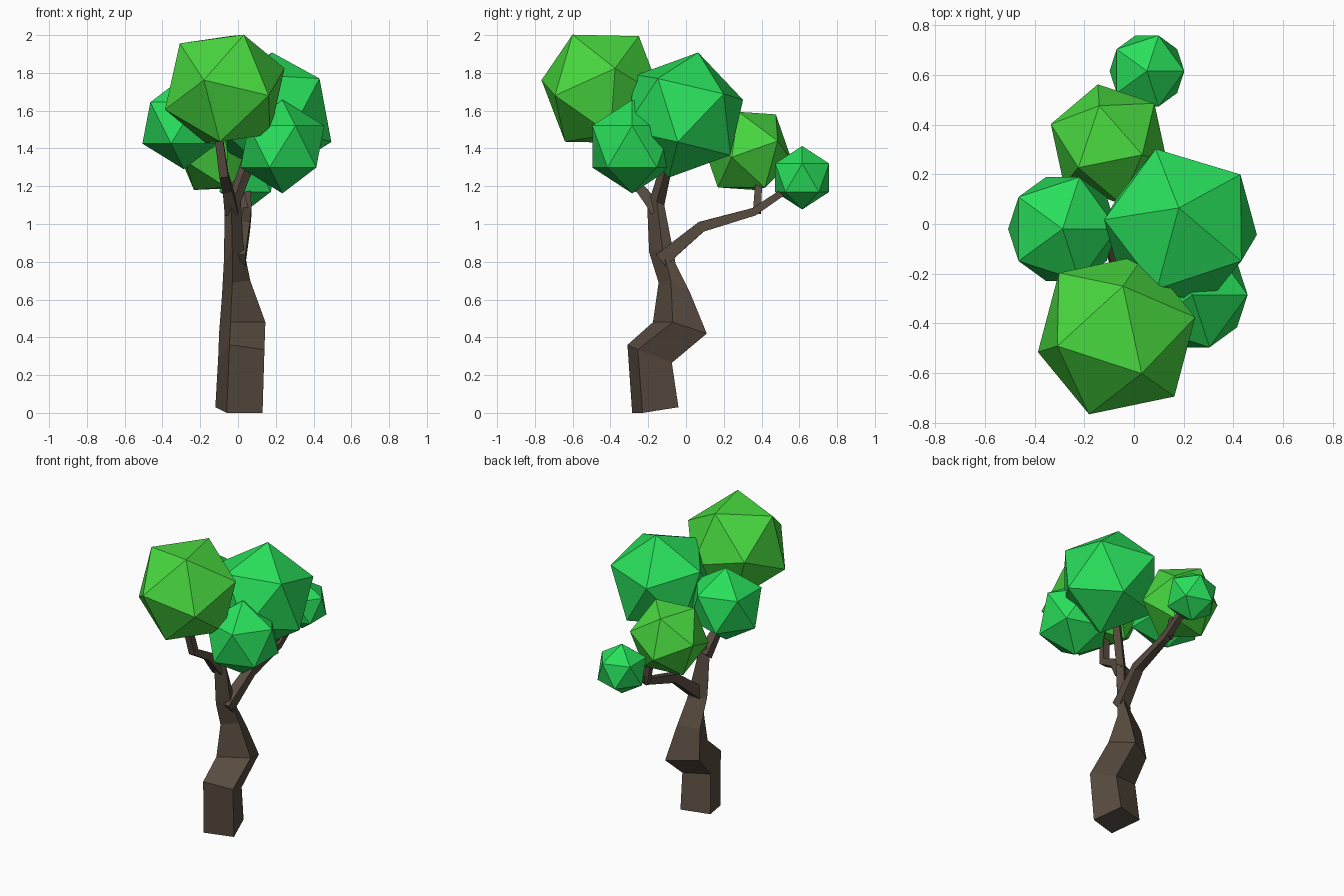
import bpy, bmesh, math
from mathutils import Vector

if "Cube" in bpy.data.objects:
    bpy.data.objects.remove(bpy.data.objects["Cube"])


def material(name, color):
    m = bpy.data.materials.new(name)
    m.diffuse_color = (*color, 1)
    m.use_nodes = True
    m.node_tree.nodes["Principled BSDF"].inputs["Base Color"].default_value = m.diffuse_color
    return m


BARK = material("bark", (0.098, 0.072, 0.051))
LIME = material("lime_leaf", (0.065, 0.69, 0.05))
GREEN = material("green_leaf", (0.022, 0.74, 0.105))


def finish(name, bm, mat):
    bmesh.ops.recalc_face_normals(bm, faces=bm.faces)
    me = bpy.data.meshes.new(name)
    bm.to_mesh(me)
    bm.free()
    me.materials.append(mat)
    ob = bpy.data.objects.new(name, me)
    bpy.context.collection.objects.link(ob)
    return ob


def loft(name, rings):
    """Skin a stack of four-cornered rings and cap both ends."""
    bm = bmesh.new()
    vs = [[bm.verts.new(p) for p in r] for r in rings]
    for a, b in zip(vs, vs[1:]):
        for i in range(4):
            j = (i + 1) % 4
            bm.faces.new((a[i], a[j], b[j], b[i]))
    bm.faces.new(vs[0])
    bm.faces.new(vs[-1])
    return finish(name, bm, BARK)


def square_rings(path, turn=45):
    """Square rings along a path of (x, y, z, half diagonal)."""
    pts = [Vector(p[:3]) for p in path]
    rings = []
    for i, p in enumerate(pts):
        t = Vector()
        if i > 0:
            t += (p - pts[i - 1]).normalized()
        if i < len(pts) - 1:
            t += (pts[i + 1] - p).normalized()
        t.normalize()
        v = t.cross(Vector((1, 0, 0))).normalized()
        u = v.cross(t)
        angs = [math.radians(turn + 90 * k) for k in range(4)]
        rings.append([p + path[i][3] * (u * math.cos(a) + v * math.sin(a)) for a in angs])
    return rings


def leaf_ball(name, center, r, mat, up=(0, 0, 1), side=(1, 0, 0)):
    """Icosahedron with one corner along up and a neighbouring corner toward side."""
    z = Vector(up).normalized()
    x = Vector(side)
    x = (x - z * x.dot(z)).normalized()
    y = z.cross(x)
    c = Vector(center)
    bm = bmesh.new()
    bmesh.ops.create_icosphere(bm, subdivisions=1, radius=r)
    for v in bm.verts:
        v.co = c + x * v.co.x + y * v.co.y + z * v.co.z
    return finish(name, bm, mat)


# Crooked trunk
loft("trunk", [
    [(-.06, -.285, .0), (.13, -.23, .0), (.07, -.04, .03), (-.12, -.09, .03)],
    [(-.045, -.31, .36), (.14, -.255, .335), (.08, -.075, .265), (-.105, -.115, .29)],
    [(-.04, -.175, .48), (.145, -.07, .48), (.08, .11, .42), (-.10, .0, .425)],
    [(-.03, -.145, .69), (.065, -.08, .70), (.05, .02, .64), (-.085, -.03, .62)],
    [(-.03, -.195, .85), (.03, -.125, .87), (.03, -.055, .79), (-.075, -.12, .80)],
    [(-.035, -.205, 1.09), (.015, -.155, 1.12), (-.015, -.115, 1.10), (-.07, -.155, 1.08)],
    [(.06, -.12, 1.36), (.10, -.09, 1.35), (.07, -.06, 1.36), (.03, -.09, 1.37)],
])

# Branches
branches = {
    "back_branch": [(.0, -.13, .81, .055), (.035, .08, .985, .04),
                    (.05, .36, 1.065, .03), (.05, .56, 1.20, .024)],
    "back_twig": [(.04, .375, 1.06, .03), (.0, .385, 1.22, .026)],
    "front_branch": [(-.035, -.15, 1.07, .05), (-.055, -.24, 1.185, .036),
                     (-.075, -.37, 1.26, .033), (-.105, -.41, 1.48, .03)],
}
for name, path in branches.items():
    loft(name, square_rings(path))

# Foliage
leaf_ball("front_leaves", (-.07, -.445, 1.715), .342, LIME, (.1, -.155, .285), (.025, .205, .285))
leaf_ball("main_leaves", (.187, -.013, 1.577), .34, GREEN, (-.007, .078, .333), (-.1, .315, .077))
leaf_ball("back_leaves", (-.10, .322, 1.387), .25, LIME, (-.04, .155, .195), (.135, -.045, .208))
leaf_ball("right_leaves", (.235, -.285, 1.41), .248, GREEN)
leaf_ball("left_leaves", (-.287, -.02, 1.535), .245, GREEN)
leaf_ball("far_back_leaves", (.052, .615, 1.245), .168, GREEN)
